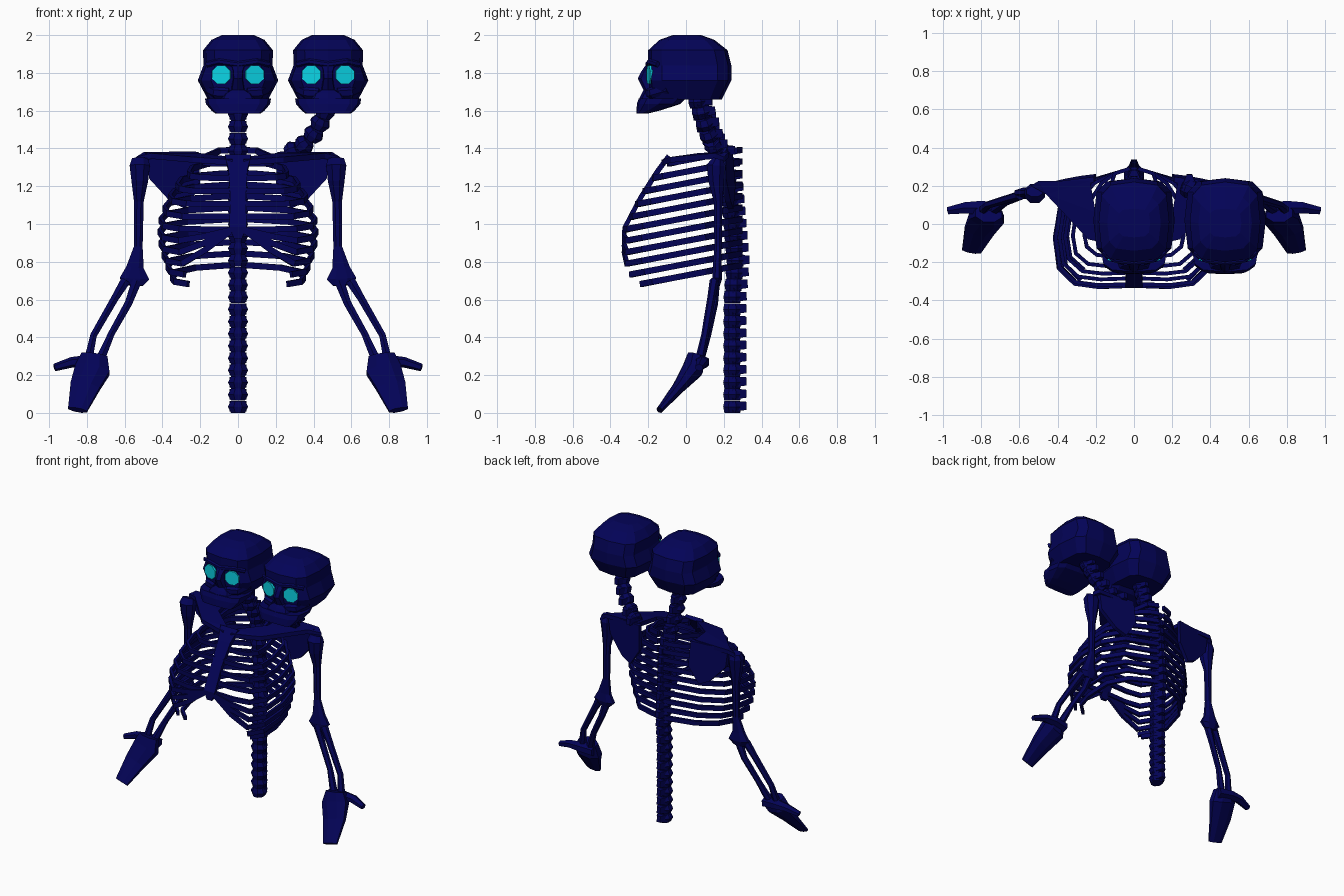
import bpy, bmesh
from math import cos, sin, pi, copysign
from mathutils import Vector

if "Cube" in bpy.data.objects:
    bpy.data.objects.remove(bpy.data.objects["Cube"])


def material(name, rgb):
    m = bpy.data.materials.new(name)
    m.diffuse_color = (*rgb, 1)
    m.use_nodes = True
    m.node_tree.nodes["Principled BSDF"].inputs["Base Color"].default_value = m.diffuse_color
    return m


BONE = material("navy_bone", (0.001, 0.001, 0.095))
GLOW = material("cyan_eye", (0.003, 0.65, 0.78))


def finish(name, bm, mat=BONE):
    bmesh.ops.recalc_face_normals(bm, faces=bm.faces)
    me = bpy.data.meshes.new(name)
    bm.to_mesh(me)
    bm.free()
    me.materials.append(mat)
    ob = bpy.data.objects.new(name, me)
    bpy.context.collection.objects.link(ob)
    return ob


def skin(bm, rings):
    """Bridge equal-sized rings of points and cap both ends."""
    vs = [[bm.verts.new(p) for p in r] for r in rings]
    n = len(vs[0])
    for a, b in zip(vs, vs[1:]):
        for i in range(n):
            j = (i + 1) % n
            bm.faces.new((a[i], a[j], b[j], b[i]))
    bm.faces.new(vs[0])
    bm.faces.new(vs[-1])


def sweep(bm, pts, sizes, sides=6, ref=(0, 1, 0)):
    """Sweep a polygon along a path; sizes are (side, up) half extents."""
    P = [Vector(p) for p in pts]
    rings = []
    for i, p in enumerate(P):
        t = (P[min(i + 1, len(P) - 1)] - P[max(i - 1, 0)]).normalized()
        u = t.cross(Vector(ref)).normalized()
        v = u.cross(t)
        a, b = sizes[i] if isinstance(sizes, list) else sizes
        k = 1.414 if sides == 4 else 1
        rings.append([p + u * a * k * cos(w) + v * b * k * sin(w)
                      for w in [2 * pi * (j + 0.5) / sides for j in range(sides)]])
    skin(bm, rings)


def loft(bm, levels, n=12, p=0.7, x0=0):
    """Stack rounded-box outlines given as (z, half width, front y, back y)."""
    def e(c):
        return copysign(abs(c) ** p, c) if abs(c) > 1e-6 else 0
    skin(bm, [[(x0 + hw * e(cos(2 * pi * i / n)),
                (yf + yb) / 2 + (yb - yf) / 2 * e(sin(2 * pi * i / n)), z)
               for i in range(n)] for z, hw, yf, yb in levels])


def lerp(table, z):
    for (z0, y0), (z1, y1) in zip(table, table[1:]):
        if z <= z1:
            return y0 + (y1 - y0) * (z - z0) / (z1 - z0)
    return table[-1][1]


# Skulls
def skull(name, x0):
    bm = bmesh.new()
    loft(bm, [(1.66, .16, -.19, .19), (1.76, .213, -.2, .24),
              (1.84, .183, -.2, .24), (1.92, .185, -.2, .22), (1.975, .14, -.14, .15),
              (2.0, .085, -.07, .08)], p=.58, x0=x0)
    # nose bridge and upper jaw
    loft(bm, [(1.64, .11, -.26, -.1), (1.69, .08, -.235, -.1), (1.71, .04, -.225, -.1),
              (1.77, .028, -.255, -.1), (1.81, .03, -.235, -.1), (1.86, .05, -.2, -.1)],
         n=8, x0=x0)
    # lower jaw
    loft(bm, [(1.585, .12, -.262, -.2), (1.6, .14, -.262, -.14), (1.635, .17, -.26, -.03),
              (1.665, .175, -.25, 0)], n=12, p=.6, x0=x0)
    # brow ridge
    sweep(bm, [(x0 - .165, -.15, 1.845), (x0 - .1, -.192, 1.86), (x0, -.205, 1.845),
               (x0 + .1, -.192, 1.86), (x0 + .165, -.15, 1.845)], (.012, .016), 6, (0, 0, 1))
    # cheekbones
    for s in (-1, 1):
        sweep(bm, [(x0 + s * .05, -.2, 1.69), (x0 + s * .12, -.18, 1.695),
                   (x0 + s * .165, -.1, 1.72)], (.018, .03), 6, (0, 0, 1))
    finish(name, bm)
    # glowing eyes
    bm = bmesh.new()
    for s in (-1, 1):
        c = Vector((x0 + s * .088, -.19, 1.79))
        d = Vector((s * .2, -1, 0)).normalized() * .01
        sweep(bm, [c - d, c + d], (.054, .053), 8, (0, 0, 1))
    finish(name + "_eyes", bm, GLOW)


skull("centre_skull", 0)
skull("side_skull", .477)


# Spine and second neck
def vertebra(bm, c, axis=(0, 0, 1), tail=.075, r=.058):
    c, a = Vector(c), Vector(axis).normalized() * .032
    sweep(bm, [c - a, c, c + a], [(.04, .045), (r, .052), (.04, .045)], 8)
    sweep(bm, [c + Vector((0, 0, .002)), c + Vector((0, tail, .006))],
          [(.045, .028), (.014, .022)], 4, (0, 0, 1))


spine_y = [(0, .245), (.6, .245), (.8, .262), (1.0, .245), (1.3, .22), (1.38, .18),
           (1.46, .125), (1.52, .1), (1.66, .06)]
bm = bmesh.new()
for i in range(26):
    z = .032 + i * .0645
    vertebra(bm, (0, lerp(spine_y, z), z))
finish("spine", bm)

bm = bmesh.new()
for c, ax in [((.29, .185, 1.385), (1, -.4, .5)), ((.35, .145, 1.42), (1, -.4, .8)),
              ((.4, .12, 1.475), (.7, -.4, 1)), ((.435, .1, 1.535), (.5, -.3, 1)),
              ((.46, .08, 1.595), (.3, -.2, 1)), ((.475, .06, 1.65), (.1, -.1, 1))]:
    vertebra(bm, c, ax)
finish("side_neck", bm)

# Ribs, each sloping down from the spine to the front
widths = [.18, .26, .32, .36, .39, .41, .415, .41, .395, .375, .35]
fronts = [-.09, -.17, -.22, -.26, -.29, -.32, -.33, -.33, -.33, -.31, -.25]
bm = bmesh.new()
for i, (w, yf) in enumerate(zip(widths, fronts)):
    zb = 1.385 - .061 * i
    for s in (-1, 1):
        plan = [(.02, .29), (.1, .265), (w * .65, .215), (w * .93, .1), (w, -.04 + yf * .1),
                (w * .95, yf * .7), (w * .75, yf * .95)]
        path = [(s * x, y, zb - .19 * (.25 - y)) for x, y in plan]
        z = zb - .19 * (.25 - yf)
        if i < 9:   # cartilage returning to the breastbone
            path += [(s * w * .45, yf, z + max(0, .97 - z) * .4),
                     (s * .03, yf + .005, max(z, .97))]
        sweep(bm, path, (.01, .016), 4, (0, 0, 1))
finish("ribs", bm)

# Breastbone
bm = bmesh.new()
sweep(bm, [(0, -.09, 1.36), (0, -.15, 1.28), (0, -.24, 1.14), (0, -.325, .98), (0, -.325, .92)],
      [(.014, .07), (.014, .05), (.013, .042), (.012, .045), (.01, .02)], 4, (1, 0, 0))
finish("breastbone", bm)

for s, side in ((-1, "right"), (1, "left")):
    # Collarbone plate over the shoulder
    outline = [(.03, -.13, 1.33), (.24, -.08, 1.345), (.46, .155, 1.365), (.54, .2, 1.345),
               (.5, .225, 1.37), (.23, .225, 1.375), (.2, .06, 1.365), (.03, -.08, 1.345)]
    bm = bmesh.new()
    skin(bm, [[(s * x, y, z + d) for x, y, z in outline] for d in (-.02, .01)])
    bmesh.ops.triangulate(bm, faces=[f for f in bm.faces if len(f.verts) > 4])
    finish(side + "_collarbone", bm)

    # Shoulder blade
    outline = [(.49, .2, 1.375), (.21, .235, 1.38), (.2, .25, 1.2), (.28, .24, 1.08),
               (.36, .225, 1.12), (.47, .2, 1.24)]
    bm = bmesh.new()
    skin(bm, [[(s * x, y + d, z) for x, y, z in outline] for d in (-.018, .012)])
    finish(side + "_shoulder_blade", bm)

    # Upper arm
    bm = bmesh.new()
    sweep(bm, [(s * .52, .17, 1.345), (s * .52, .16, 1.31), (s * .52, .16, 1.23),
               (s * .525, .17, 1.12), (s * .528, .17, .88), (s * .545, .165, .77),
               (s * .548, .165, .71), (s * .55, .16, .675)],
          [(.045, .03), (.058, .055), (.048, .045), (.028, .025), (.025, .021), (.05, .025),
           (.085, .028), (.05, .02)], 8)
    finish(side + "_upper_arm", bm)

    # Paired forearm bones
    bm = bmesh.new()
    sweep(bm, [(s * .595, .15, .7), (s * .65, .135, .61), (s * .765, .1, .41),
               (s * .795, .07, .27)], [(.03, .025), (.023, .022), (.02, .02), (.026, .025)])
    sweep(bm, [(s * .535, .155, .7), (s * .58, .15, .58), (s * .67, .115, .42),
               (s * .735, .07, .27)], [(.03, .025), (.023, .02), (.02, .02), (.028, .025)])
    finish(side + "_forearm", bm)

    # Mitten hand and thumb
    bm = bmesh.new()
    sweep(bm, [(s * .76, .055, .305), (s * .77, .035, .23), (s * .81, -.035, .14),
               (s * .85, -.14, .015)],
          [(.05, .075), (.06, .1), (.036, .085), (.018, .055)], 8, (1, 0, 0))
    sweep(bm, [(s * .7, .07, .26), (s * .8, .085, .27), (s * .88, .085, .268),
               (s * .972, .07, .24)],
          [(.045, .04), (.042, .036), (.034, .028), (.022, .02)], 6, (0, 0, 1))
    finish(side + "_hand", bm)
